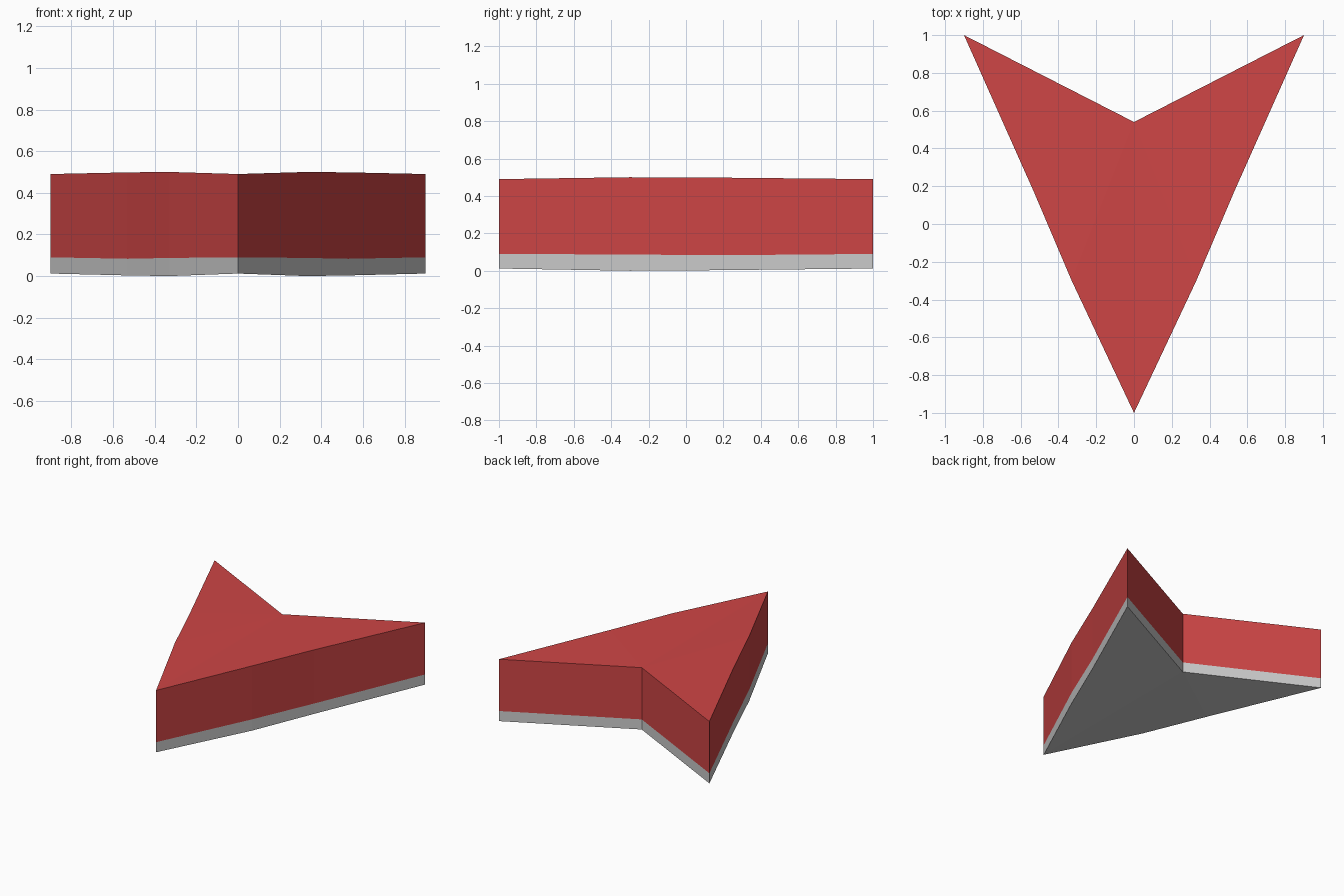
import bpy
import bmesh

if "Cube" in bpy.data.objects:
    bpy.data.objects.remove(bpy.data.objects["Cube"])

# Right half of the arrowhead: x, y, bottom z, colour seam z, top z
HALF = [
    (0.00, -1.00, 0.012, 0.090, 0.490),
    (0.33, -0.30, 0.000, 0.087, 0.500),
    (0.53, 0.17, 0.003, 0.083, 0.498),
    (0.90, 1.00, 0.012, 0.090, 0.490),
    (0.00, 0.54, 0.012, 0.090, 0.490),
]


def shell(name, low, high, cap, colour=None):
    """Mirrored wall band between two height columns, capped at one end."""
    bm = bmesh.new()
    lower = [bm.verts.new((p[0], p[1], p[low])) for p in HALF]
    upper = [bm.verts.new((p[0], p[1], p[high])) for p in HALF]
    for i in range(4):
        bm.faces.new((lower[i], lower[i + 1], upper[i + 1], upper[i]))
    ring = upper if cap == "top" else lower
    for i in range(3):
        tri = (ring[i], ring[i + 1], ring[4])
        bm.faces.new(tri if cap == "top" else tri[::-1])
    # Mirror across the centre line and weld
    bmesh.ops.mirror(bm, geom=bm.verts[:] + bm.edges[:] + bm.faces[:],
                     axis='X', merge_dist=0.0001)
    bmesh.ops.remove_doubles(bm, verts=bm.verts[:], dist=0.0001)
    for f in bm.faces:
        c = f.calc_center_median()
        f.normal_update()
        # Mirrored half must face outward like the first half
        if c.x < 0:
            if abs(f.normal.z) > 0.5:
                outward = (f.normal.z > 0) == (cap == "top")
            else:
                front_wall = f.normal.x < 0 if min(v.co.y for v in f.verts) < 0.5 else f.normal.y > 0
                outward = front_wall
            if not outward:
                f.normal_flip()
    mesh = bpy.data.meshes.new(name)
    bm.to_mesh(mesh)
    bm.free()
    if colour:
        mat = bpy.data.materials.new(name + "_red")
        mat.diffuse_color = colour
        mat.use_nodes = True
        mat.node_tree.nodes["Principled BSDF"].inputs["Base Color"].default_value = mat.diffuse_color
        mesh.materials.append(mat)
    obj = bpy.data.objects.new(name, mesh)
    bpy.context.collection.objects.link(obj)
    return obj


# Red upper body and grey base strip
shell("arrow_body", 3, 4, "top", (0.62, 0.06, 0.06, 1.0))
shell("arrow_base", 2, 3, "bottom")
